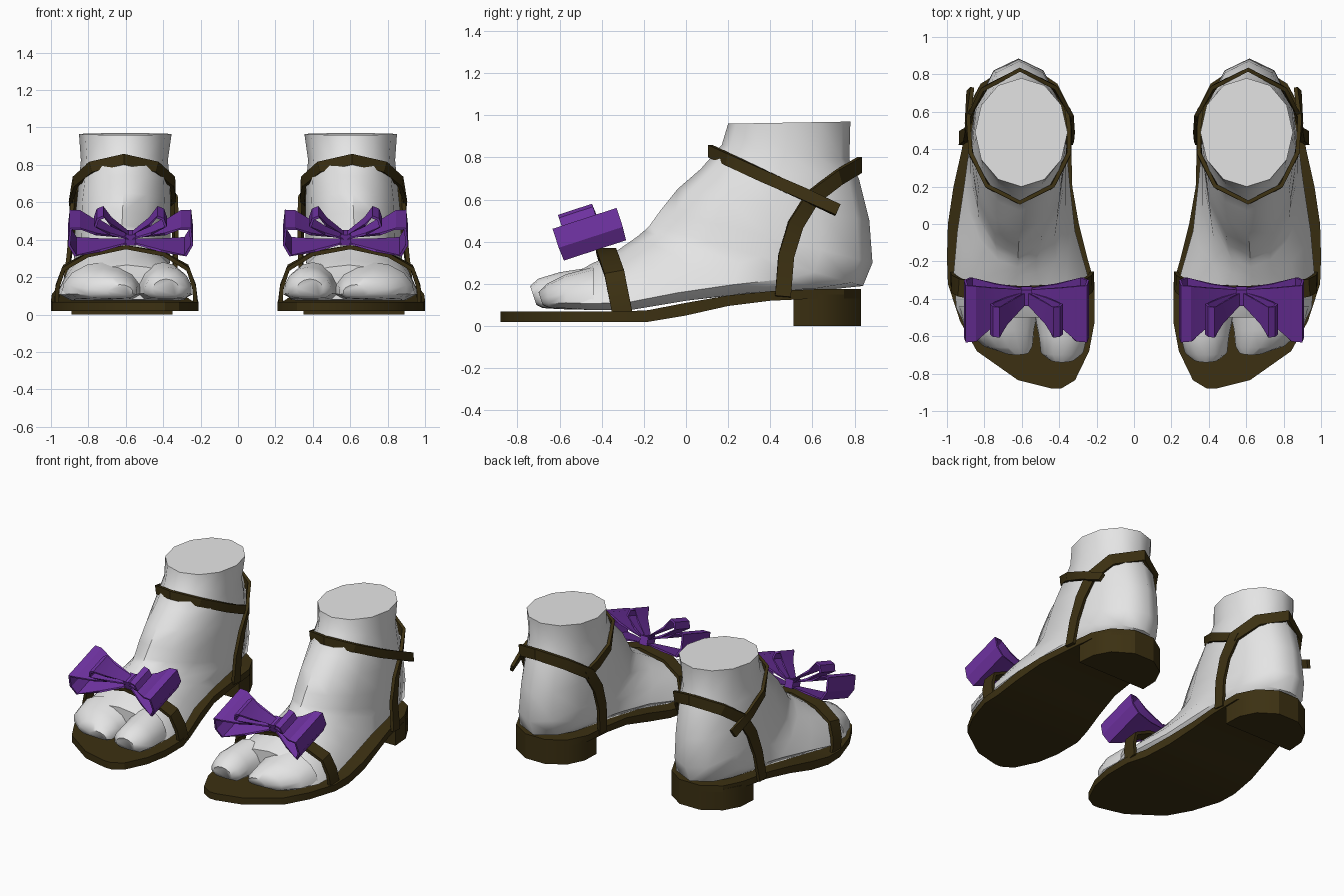
import bpy, bmesh, math
from mathutils import Vector as V


def material(name, rgb):
    m = bpy.data.materials.new(name)
    m.diffuse_color = (*rgb, 1)
    return m


SKIN = material("pale_grey", (0.78, 0.78, 0.78))
LEATHER = material("dark_brown", (0.045, 0.030, 0.006))
PURPLE = material("purple", (0.16, 0.032, 0.36))


def loft(name, rings, mat, angle=30, closed=False):
    """Skin a list of equal rings, then mirror the part to the other foot."""
    bm = bmesh.new()
    vs = [[bm.verts.new(p) for p in r] for r in rings]
    n = len(rings[0])
    for i in range(len(vs) if closed else len(vs) - 1):
        a, b = vs[i], vs[(i + 1) % len(vs)]
        for j in range(n):
            k = (j + 1) % n
            bm.faces.new((a[j], a[k], b[k], b[j]))
    if not closed:
        bm.faces.new(vs[0])
        bm.faces.new(vs[-1])
    bmesh.ops.recalc_face_normals(bm, faces=bm.faces)
    me = bpy.data.meshes.new(name)
    bm.to_mesh(me)
    bm.free()
    me.materials.append(mat)
    ob = bpy.data.objects.new(name, me)
    bpy.context.collection.objects.link(ob)
    bpy.ops.object.select_all(action='DESELECT')
    ob.select_set(True)
    bpy.context.view_layer.objects.active = ob
    bpy.ops.object.shade_smooth_by_angle(angle=math.radians(angle))
    mod = ob.modifiers.new("other_side", 'MIRROR')
    mod.use_mirror_merge = False
    return ob


# Foot cross-sections: (position from top to bottom, half width)
ROUND = [((1 - math.cos(a)) / 2, math.sin(a)) for a in [math.pi * i / 6 for i in range(7)]]
FLAT = [(0, 0), (0.07, 0.34), (0.28, 0.68), (0.58, 0.9), (0.86, 1), (1, 0.82), (1, 0)]


def section(ty, tz, by, bz, x0, x1, k):
    """Ring between a top and a bottom point; k blends round to flat-bottomed."""
    half = [(r[0] + (f[0] - r[0]) * k, r[1] + (f[1] - r[1]) * k) for r, f in zip(ROUND, FLAT)]
    c, w = (x0 + x1) / 2, (x1 - x0) / 2
    pts = [(u, s) for u, s in half] + [(u, -s) for u, s in half[-2:0:-1]]
    return [(c + s * w, ty + (by - ty) * u, tz + (bz - tz) * u) for u, s in pts]


# Foot from ankle to ball
loft("foot", [section(*r) for r in (
    (0.20, 0.96, 0.78, 0.97, 0.355, 0.85, 0),
    (0.17, 0.86, 0.775, 0.79, 0.375, 0.84, 0),
    (0.07, 0.745, 0.82, 0.70, 0.365, 0.85, 0),
    (-0.04, 0.65, 0.87, 0.50, 0.36, 0.865, 0),
    (-0.12, 0.55, 0.885, 0.30, 0.36, 0.875, 0.05),
    (-0.17, 0.48, 0.84, 0.19, 0.36, 0.88, 0.2),
    (-0.20, 0.45, 0.65, 0.17, 0.35, 0.89, 0.5),
    (-0.23, 0.425, 0.30, 0.155, 0.34, 0.91, 0.9),
    (-0.28, 0.39, 0.0, 0.12, 0.315, 0.945, 1),
    (-0.36, 0.335, -0.25, 0.078, 0.25, 0.965, 1),
    (-0.45, 0.295, -0.45, 0.075, 0.245, 0.95, 1),
    (-0.50, 0.265, -0.50, 0.08, 0.26, 0.925, 1))], SKIN, 50)

# Toes
loft("big_toe", [section(*r) for r in (
    (-0.44, 0.28, -0.44, 0.076, 0.25, 0.55, 0.8),
    (-0.60, 0.255, -0.60, 0.08, 0.242, 0.515, 0.6),
    (-0.70, 0.225, -0.68, 0.085, 0.265, 0.505, 0.6),
    (-0.74, 0.19, -0.71, 0.10, 0.31, 0.46, 0.5))], SKIN, 50)
loft("small_toes", [section(*r) for r in (
    (-0.44, 0.28, -0.44, 0.076, 0.50, 0.95, 0.8),
    (-0.57, 0.245, -0.57, 0.08, 0.525, 0.91, 0.6),
    (-0.66, 0.20, -0.65, 0.085, 0.535, 0.81, 0.6),
    (-0.70, 0.16, -0.68, 0.10, 0.56, 0.70, 0.5))], SKIN, 50)

# Sole: (y, inner x, outer x, bottom z, top z)
loft("sole", [[(a, y, b), (c, y, b), (c, y, t), (a, y, t)] for y, a, c, b, t in (
    (-0.88, 0.39, 0.44, 0.02, 0.068), (-0.835, 0.315, 0.62, 0.02, 0.068),
    (-0.68, 0.24, 0.84, 0.02, 0.068), (-0.52, 0.21, 0.93, 0.02, 0.068),
    (-0.32, 0.21, 0.995, 0.02, 0.068), (-0.18, 0.25, 1.0, 0.02, 0.075),
    (0.0, 0.295, 0.995, 0.05, 0.11), (0.2, 0.33, 0.965, 0.095, 0.145),
    (0.4, 0.335, 0.92, 0.12, 0.165), (0.62, 0.345, 0.885, 0.13, 0.175),
    (0.75, 0.41, 0.82, 0.13, 0.175), (0.83, 0.53, 0.69, 0.13, 0.175))], LEATHER)

# Heel block
loft("heel", [[(a, y, 0), (c, y, 0), (c, y, 0.15), (a, y, 0.15)] for y, a, c in (
    (0.51, 0.35, 0.89), (0.64, 0.355, 0.88), (0.75, 0.41, 0.82), (0.83, 0.53, 0.69))], LEATHER)


def strap(name, path, width, centre, axis, thick=0.022):
    """Flat band whose outer face points away from an axis through centre."""
    pts, c, ax = [V(p) for p in path], V(centre), V(axis)
    rings = []
    for i, p in enumerate(pts):
        tan = (pts[min(i + 1, len(pts) - 1)] - pts[max(i - 1, 0)]).normalized()
        out = p - c
        out -= ax * out.dot(ax)
        out = (out - tan * out.dot(tan)).normalized()
        w, t = tan.cross(out) * width / 2, out * thick / 2
        rings.append([p - w - t, p + w - t, p + w + t, p - w + t])
    return loft(name, rings, LEATHER)


# Strap over the toes
strap("toe_strap", [(0.225, -0.30, 0.05), (0.235, -0.32, 0.15), (0.27, -0.345, 0.25),
                    (0.40, -0.37, 0.325), (0.60, -0.38, 0.36), (0.80, -0.365, 0.32),
                    (0.93, -0.34, 0.25), (0.965, -0.32, 0.15), (0.97, -0.30, 0.05)],
      0.095, (0.6, -0.35, 0.1), (0, 1, 0))
# Strap rising from both sides and passing behind the heel
strap("back_strap", [(0.925, 0.46, 0.14), (0.90, 0.475, 0.33), (0.885, 0.52, 0.48),
                     (0.87, 0.60, 0.61), (0.80, 0.725, 0.705), (0.61, 0.825, 0.765),
                     (0.43, 0.735, 0.705), (0.345, 0.60, 0.61), (0.335, 0.52, 0.48),
                     (0.335, 0.475, 0.33), (0.34, 0.46, 0.14)],
      0.075, (0.61, 0.45, 0), (0, 0, 1))
# Slanted strap around the front of the ankle
strap("ankle_strap", [(0.355, 0.62, 0.60), (0.345, 0.50, 0.65), (0.35, 0.37, 0.71),
                      (0.44, 0.20, 0.79), (0.61, 0.115, 0.83), (0.78, 0.20, 0.79),
                      (0.87, 0.37, 0.71), (0.89, 0.55, 0.63), (0.875, 0.72, 0.55)],
      0.058, (0.61, 0.45, 0), (0, 0, 1))

# Bow: ribbon loops in a tilted frame, pinched at the knot
D, N, C = V((0, 0.95, 0.31)), V((0, -0.31, 0.95)), V((0.575, -0.455, 0.43))


def bow_loop(name, path, side):
    """path: (x, height, half ribbon width, shift along the ribbon)"""
    mid = sum((V((p[0], p[1])) for p in path), V((0, 0))) / len(path)
    rings = []
    for x, h, w, s in path:
        o = (V((x, h)) - mid).normalized() * 0.014
        ring = []
        for dx, dh, e in ((0, 0, -w), (0, 0, w), (-o.x, -o.y, w), (-o.x, -o.y, -w)):
            ring.append(C + V((side * (x + dx), 0, 0)) + N * (h + dh) + D * (s + e))
        rings.append(ring)
    loft(name, rings, PURPLE, 20, closed=True)


for side, label in ((-1, "inner"), (1, "outer")):
    bow_loop("bow_large_loop_" + label, [
        (0.01, -0.03, 0.04, 0.06), (0.18, 0.035, 0.11, 0.02), (0.27, 0.085, 0.155, 0),
        (0.325, 0.085, 0.16, 0), (0.335, -0.01, 0.16, 0), (0.30, -0.075, 0.155, 0),
        (0.16, -0.075, 0.10, 0.02), (0.01, -0.06, 0.04, 0.06)], side)
    bow_loop("bow_small_loop_" + label, [
        (0.01, -0.01, 0.035, 0.05), (0.10, 0.075, 0.06, 0.0), (0.145, 0.14, 0.085, -0.03),
        (0.18, 0.125, 0.085, -0.03), (0.195, 0.08, 0.085, -0.03), (0.11, 0.01, 0.06, 0.01),
        (0.01, -0.035, 0.035, 0.05)], side)

# Knot
loft("bow_knot", [[C + V((x, 0, 0)) + N * h + D * d for x, h in
                   ((-0.03, -0.07), (0.03, -0.07), (0.03, -0.01), (-0.03, -0.01))]
                  for d in (0.015, 0.105)], PURPLE)
